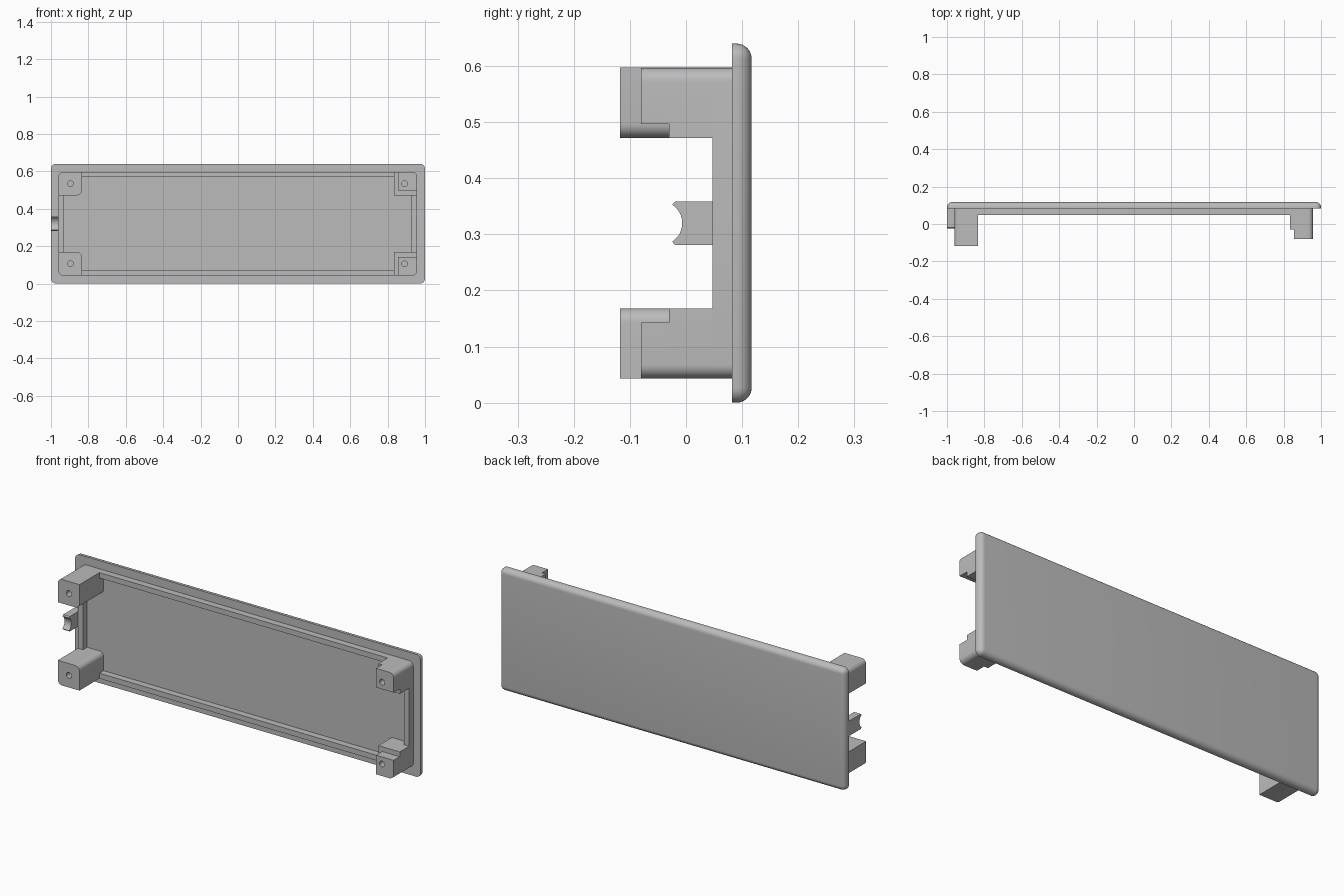
import bpy, bmesh
from math import sin, cos, pi, radians
from mathutils import Matrix, Vector

if "Cube" in bpy.data.objects:
    bpy.data.objects.remove(bpy.data.objects["Cube"])

MID = 0.32          # height of the mirror plane
FLANGE = 0.082      # front of the cover plate
RIM = 0.047         # front of the rim
FACING = Matrix(((1, 0, 0, 0), (0, 0, -1, 0), (0, 1, 0, MID), (0, 0, 0, 1)))
SIDEWAYS = Matrix(((0, 0, 1, 0), (1, 0, 0, 0), (0, 1, 0, MID), (0, 0, 0, 1)))

grey = bpy.data.materials.new("light grey plastic")
grey.use_nodes = True
grey.diffuse_color = (0.5, 0.5, 0.5, 1)
grey.node_tree.nodes["Principled BSDF"].inputs["Base Color"].default_value = (0.5, 0.5, 0.5, 1)


def finish(name, mesh):
    """Add the mesh to the scene as a smooth part with sharp edges."""
    mesh.materials.clear()
    mesh.materials.append(grey)
    part = bpy.data.objects.new(name, mesh)
    bpy.context.collection.objects.link(part)
    bpy.ops.object.select_all(action='DESELECT')
    part.select_set(True)
    bpy.context.view_layer.objects.active = part
    bpy.ops.object.shade_smooth_by_angle(angle=radians(30))
    return part


def rounded(corners, steps=8):
    """Outline from (x, y, radius) right-angled corners."""
    out = []
    for i, (x, y, r) in enumerate(corners):
        p = Vector((x, y))
        if not r:
            out.append(p)
            continue
        a = (Vector(corners[i - 1][:2]) - p).normalized()
        b = (Vector(corners[(i + 1) % len(corners)][:2]) - p).normalized()
        for k in range(steps + 1):
            t = k / steps * pi / 2
            out.append(p + r * (a + b) - r * (a * sin(t) + b * cos(t)))
    return out


def circle(x, y, r, n=20):
    return [Vector((x + r * cos(2 * pi * k / n), y + r * sin(2 * pi * k / n))) for k in range(n)]


def prism(name, outlines, low, high, frame):
    """Extrude an outline, with further outlines as holes, along the frame's z."""
    curve = bpy.data.curves.new(name, 'CURVE')
    curve.dimensions = '2D'
    curve.fill_mode = 'BOTH'
    curve.extrude = (high - low) / 2
    for outline in outlines:
        spline = curve.splines.new('POLY')
        spline.points.add(len(outline) - 1)
        for point, p in zip(spline.points, outline):
            point.co = (p.x, p.y, 0, 1)
        spline.use_cyclic_u = True
    helper = bpy.data.objects.new(name, curve)
    mesh = bpy.data.meshes.new_from_object(helper)
    bpy.data.objects.remove(helper)
    bpy.data.curves.remove(curve)
    bm = bmesh.new()
    bm.from_mesh(mesh)
    bm.transform(frame @ Matrix.Translation((0, 0, (low + high) / 2)))
    bmesh.ops.remove_doubles(bm, verts=bm.verts, dist=1e-5)
    bmesh.ops.recalc_face_normals(bm, faces=bm.faces)
    bm.to_mesh(mesh)
    bm.free()
    return finish(name, mesh)


# Cover plate: every edge is rounded except those around the front face
bm = bmesh.new()
bmesh.ops.create_cube(bm, size=1)
bm.transform(Matrix.Translation((0, 0.0995, MID)) @ Matrix.Diagonal((2, 0.035, 0.64, 1)))
edges = [e for e in bm.edges if any(v.co.y > 0.1 for v in e.verts)]
bmesh.ops.bevel(bm, geom=edges, offset=0.027, segments=8, profile=0.5, affect='EDGES')
plate = bpy.data.meshes.new("cover_plate")
bm.to_mesh(plate)
bm.free()
finish("cover_plate", plate)

# Rim: rounded frame whose opening is notched by the four post bases
L, R, H = -0.96, 0.957, 0.277          # outer limits
PL, PR, PH = -0.835, 0.833, 0.152      # inner sides of the posts
IL, IR, IH = -0.93, 0.927, 0.249       # opening
ROUND = 0.025
outer = rounded([(L, -H, ROUND), (R, -H, ROUND), (R, H, ROUND), (L, H, ROUND)])
opening = rounded([
    (PL, -IH, 0), (PR, -IH, 0), (PR, -PH, 0), (IR, -PH, 0),
    (IR, PH, 0), (PR, PH, 0), (PR, IH, 0), (PL, IH, 0),
    (PL, PH, ROUND), (IL, PH, 0), (IL, -PH, 0), (PL, -PH, ROUND)])
prism("rim", [outer, opening], -FLANGE, -RIM, FACING)

# Screw posts, mirrored top and bottom; the left ones are stepped
STEP, HOLE = 0.03, 0.015
for s, level in ((1, "upper"), (-1, "lower")):
    tall = rounded([(L, s * H, ROUND), (PL, s * H, 0), (PL, s * PH, ROUND), (L, s * PH, 0)])
    prism(level + "_right_post", [tall, circle(-0.896, s * 0.214, HOLE)], -RIM, 0.118, FACING)
    hole = circle(0.89, s * 0.214, HOLE)
    base = rounded([(R, s * H, ROUND), (PR, s * H, 0), (PR, s * PH, 0), (R, s * PH, 0)])
    prism(level + "_left_post_base", [base, hole], -RIM, STEP, FACING)
    x, z = PR + 0.022, s * (PH + 0.025)
    tip = rounded([(R, s * H, ROUND), (x, s * H, 0), (x, z, 0), (R, z, 0)])
    prism(level + "_left_post_tip", [tip, hole], STEP, 0.08, FACING)

# Cable saddle: block with a hollow front on the right end
hollow = [Vector((-0.046 + 0.0393 * cos(a), 0.0393 * sin(a)))
          for a in (radians(-57 + 114 * k / 16) for k in range(17))]
saddle = [Vector((FLANGE, -0.039)), Vector((-0.019, -0.039))] + hollow + [
    Vector((-0.019, 0.039)), Vector((FLANGE, 0.039))]
prism("cable_saddle", [saddle], -0.999, L, SIDEWAYS)
